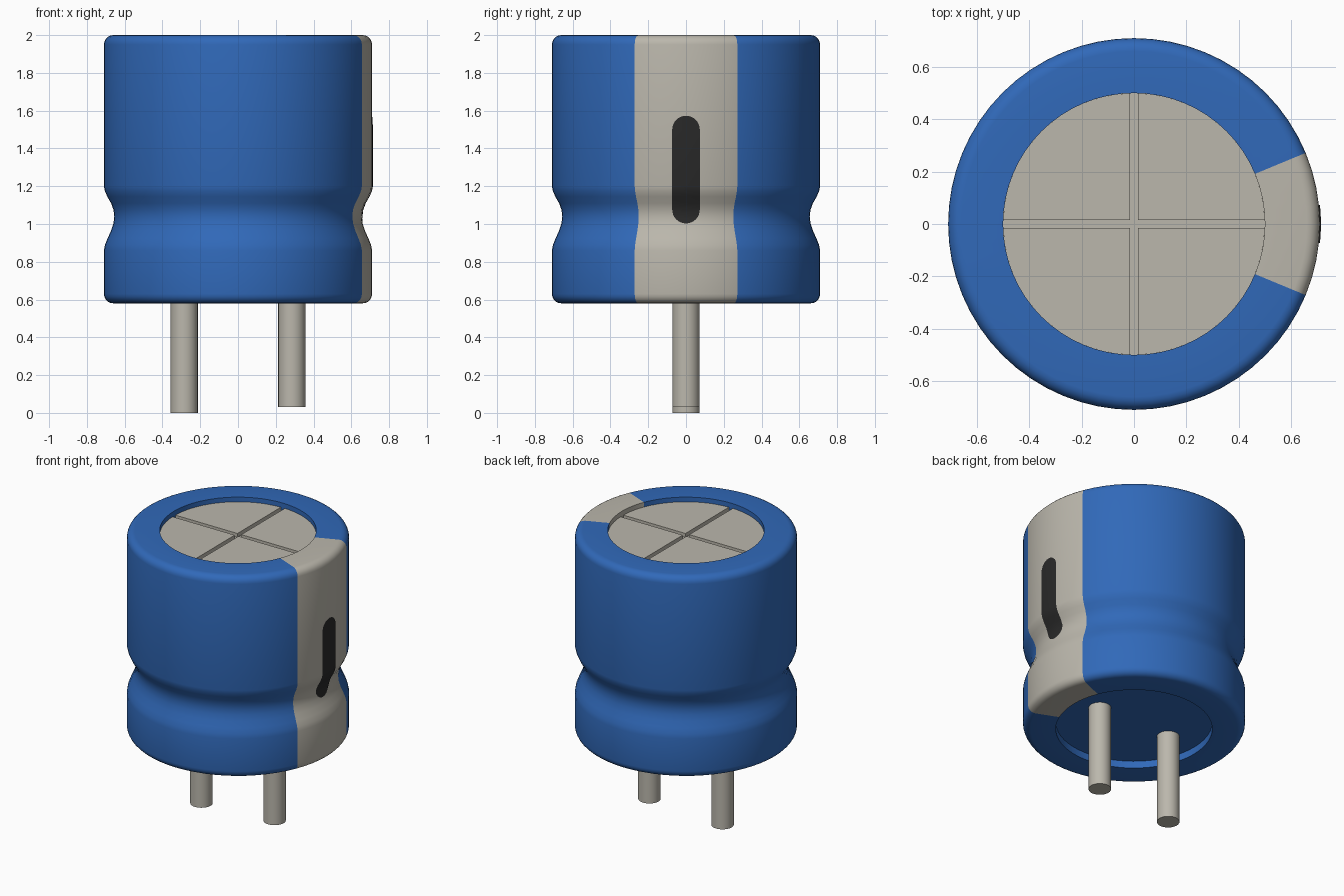
import bpy, bmesh, math

cube = bpy.data.objects.get("Cube")
if cube:
    bpy.data.objects.remove(cube, do_unlink=True)


def material(name, rgb):
    m = bpy.data.materials.new(name)
    m.use_nodes = True
    m.diffuse_color = (*rgb, 1)
    m.node_tree.nodes["Principled BSDF"].inputs["Base Color"].default_value = (*rgb, 1)
    return m


BLUE = material("blue sleeve", (0.030, 0.141, 0.485))
GREY = material("warm grey metal", (0.497, 0.474, 0.413))
DARK = material("dark mark", (0.022, 0.022, 0.022))


def finish(bm, name, mats, smooth=True):
    bmesh.ops.recalc_face_normals(bm, faces=bm.faces)
    mesh = bpy.data.meshes.new(name)
    bm.to_mesh(mesh)
    bm.free()
    obj = bpy.data.objects.new(name, mesh)
    bpy.context.collection.objects.link(obj)
    for m in mats:
        mesh.materials.append(m)
    if smooth:
        bpy.ops.object.select_all(action='DESELECT')
        obj.select_set(True)
        bpy.context.view_layer.objects.active = obj
        bpy.ops.object.shade_smooth_by_angle(angle=math.radians(35))
    return obj


SEG = 64
TOP, BASE, R, RIM = 2.0, 0.58, 0.71, 0.5
FLOOR, PLATE = 1.94, 1.967

# Can outline from the top recess, over the crimp groove, to the bottom recess
groove = [(R, 1.2), (0.705, 1.175), (0.692, 1.145), (0.672, 1.11), (0.659, 1.075),
          (0.655, 1.04), (0.659, 1.005), (0.672, 0.965), (0.69, 0.925), (0.704, 0.89), (R, 0.86)]


def fillet(z, up):
    pts = []
    for i in range(6):
        a = math.pi / 2 * i / 5
        pts.append((R - 0.05 + 0.05 * math.sin(a), z - up * 0.05 * (1 - math.cos(a))))
    return pts


profile = ([(RIM, FLOOR), (RIM, TOP)] + fillet(TOP, 1) + groove
           + fillet(BASE, -1)[::-1] + [(RIM, BASE), (RIM, BASE + 0.05)])

# Can body, spun as rings with both recess floors closed
bm = bmesh.new()
rings = [[bm.verts.new((r * math.cos(math.tau * i / SEG), r * math.sin(math.tau * i / SEG), z))
          for i in range(SEG)] for r, z in profile]
for a, b in zip(rings, rings[1:]):
    for i in range(SEG):
        j = (i + 1) % SEG
        f = bm.faces.new((a[i], a[j], b[j], b[i]))
        # Polarity stripe: one eighth of the way round, centred on +x
        c = f.calc_center_median()
        f.material_index = int(abs(math.atan2(c.y, c.x)) < math.pi / 8)
bm.faces.new(rings[0]).material_index = 1
bm.faces.new(rings[-1])
finish(bm, "can_body", [BLUE, GREY])

# Top plate: four raised quarters that leave a cross-shaped vent groove
bm = bmesh.new()
GAP = 0.015
start = math.asin(GAP / RIM)
for q in range(4):
    turn = q * math.pi / 2
    pts = [(GAP * math.sqrt(2), math.pi / 4)]
    pts += [(RIM, start + (math.pi / 2 - 2 * start) * i / 16) for i in range(17)]
    low, high = [[bm.verts.new((r * math.cos(a + turn), r * math.sin(a + turn), z))
                  for r, a in pts] for z in (FLOOR, PLATE)]
    bm.faces.new(high)
    bm.faces.new(low[::-1])
    for i in range(len(pts)):
        j = (i + 1) % len(pts)
        bm.faces.new((low[i], low[j], high[j], high[i]))
finish(bm, "vent_plate", [GREY], smooth=False)


# Minus mark: a rounded slot that follows the can surface
def radius_at(z):
    for (r1, z1), (r2, z2) in zip(groove, groove[1:]):
        if z2 <= z <= z1:
            return r1 + (r2 - r1) * (z - z1) / (z2 - z1)
    return R


bm = bmesh.new()
HALF, LOW, HIGH, COLS = 0.073, 1.003, 1.573, 8
ends = [HALF * (1 - math.cos(math.pi / 2 * i / 8)) for i in range(9)]
heights = sorted([LOW + e for e in ends] + [HIGH - e for e in ends]
                 + [z for r, z in groove if LOW + HALF + 0.003 < z < HIGH - HALF])
rows = []
for z in heights:
    d = max(LOW + HALF - z, z - HIGH + HALF, 0)
    w = max(math.sqrt(max(HALF ** 2 - d ** 2, 0)), 0.001)
    row = []
    for i in range(COLS + 1):
        y = w * (2 * i / COLS - 1)
        row.append(bm.verts.new((math.sqrt(radius_at(z) ** 2 - y * y) + 0.004, y, z)))
    rows.append(row)
for a, b in zip(rows, rows[1:]):
    for i in range(COLS):
        bm.faces.new((a[i], a[i + 1], b[i + 1], b[i]))
mark = finish(bm, "minus_mark", [DARK])
if mark.data.polygons[0].normal.x < 0:
    mark.data.flip_normals()

# Two wire leads, the one on the striped side slightly shorter
for name, x, bottom in (("long_lead", -0.285, 0.0), ("short_lead", 0.285, 0.03)):
    bm = bmesh.new()
    bmesh.ops.create_cone(bm, cap_ends=True, segments=32, radius1=0.072, radius2=0.072,
                          depth=BASE + 0.06 - bottom)
    bmesh.ops.translate(bm, verts=bm.verts, vec=(x, 0, (BASE + 0.06 + bottom) / 2))
    finish(bm, name, [GREY])
